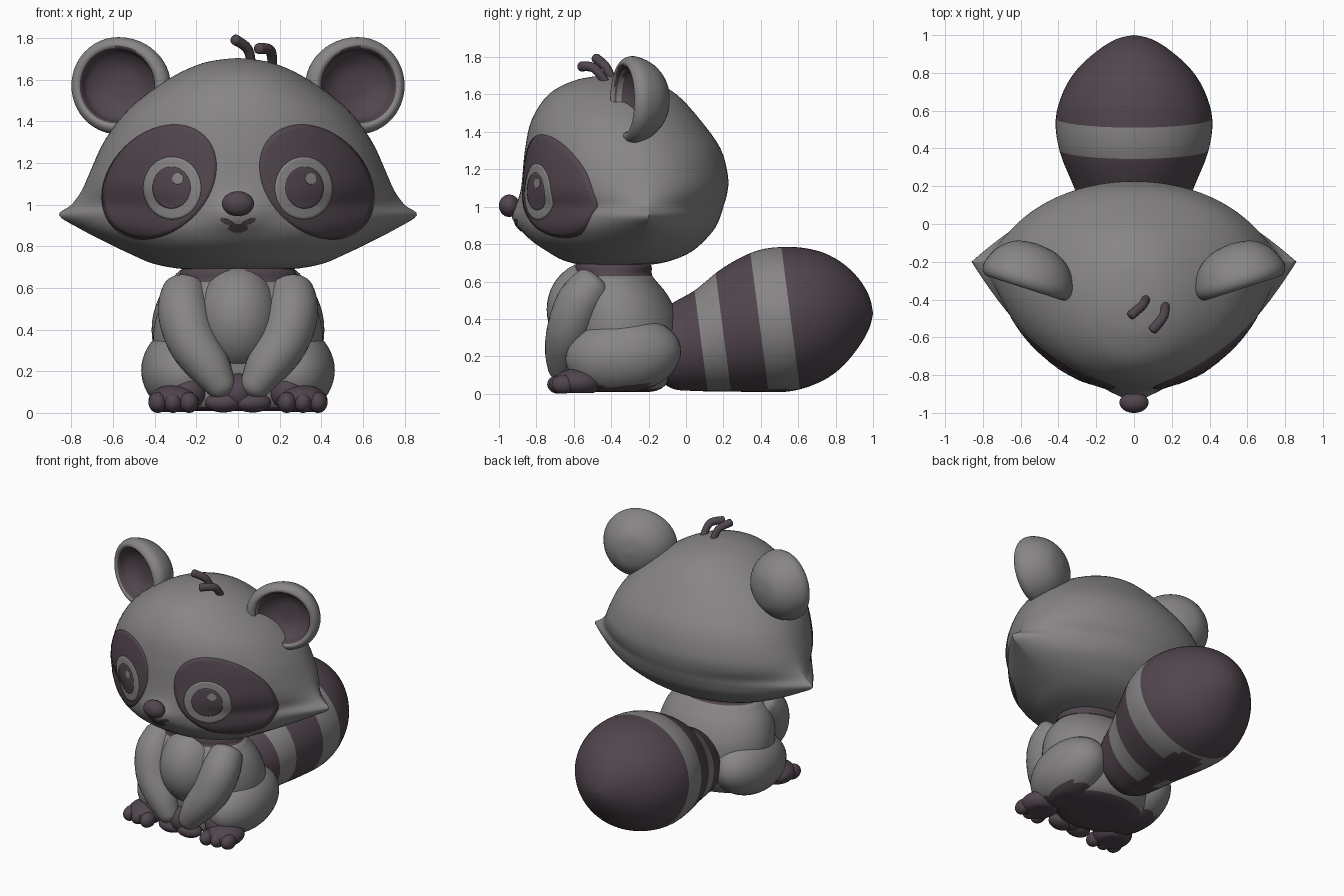
import bpy, bmesh, math
from mathutils import Vector, Matrix, Euler
from mathutils.bvhtree import BVHTree

if "Cube" in bpy.data.objects:
    bpy.data.objects.remove(bpy.data.objects["Cube"], do_unlink=True)


def material(name, rgb):
    m = bpy.data.materials.new(name)
    m.use_nodes = True
    m.diffuse_color = (*rgb, 1)
    m.node_tree.nodes["Principled BSDF"].inputs["Base Color"].default_value = (*rgb, 1)
    return m


COLOURS = [material("fur_grey", (.245, .234, .234)), material("dark_plum", (.083, .061, .076))]
GREY, DARK = 0, 1
SIDES = (("left", 1), ("right", -1))


def finish(bm, name, paint=GREY, cuts=()):
    """Cut along colour borders, paint faces by number or rule, and link the object."""
    bmesh.ops.remove_doubles(bm, verts=bm.verts[:], dist=1e-5)
    for co, no in cuts:
        geom = bm.verts[:] + bm.edges[:] + bm.faces[:]
        bmesh.ops.bisect_plane(bm, geom=geom, plane_co=co, plane_no=no)
    bmesh.ops.recalc_face_normals(bm, faces=bm.faces[:])
    bm.normal_update()
    for f in bm.faces:
        f.material_index = int(paint(f.calc_center_median(), f.normal)) if callable(paint) else paint
        f.smooth = True
    mesh = bpy.data.meshes.new(name)
    bm.to_mesh(mesh)
    bm.free()
    for m in COLOURS:
        mesh.materials.append(m)
    obj = bpy.data.objects.new(name, mesh)
    bpy.context.scene.collection.objects.link(obj)
    return obj


def spline(rows, steps=4):
    """Smooth interpolation through rows of numbers."""
    ext = [rows[0], *rows, rows[-1]]
    out = []
    for a, b, c, d in zip(ext, ext[1:], ext[2:], ext[3:]):
        for k in range(steps):
            u = k / steps
            out.append([q + .5 * u * (r - p + u * (2*p - 5*q + 4*r - s + u * (3*(q - r) + s - p)))
                        for p, q, r, s in zip(a, b, c, d)])
    return out + [list(rows[-1])]


def skin(rings):
    """Bridge closed rings of points with faces."""
    bm = bmesh.new()
    loops = [[bm.verts.new(p) for p in ring] for ring in rings]
    for lo, hi in zip(loops, loops[1:]):
        for i in range(len(lo)):
            bm.faces.new((lo[i-1], lo[i], hi[i], hi[i-1]))
    return bm


def loft(rows, section, n=80):
    angles = [2 * math.pi * i / n for i in range(n)]
    return skin([[section(row, t) for t in angles] for row in spline(rows)])


def blob(name, loc, size, paint=GREY, rot=(0, 0, 0), floor=0):
    bm = bmesh.new()
    bmesh.ops.create_uvsphere(bm, u_segments=40, v_segments=24, radius=1,
                              matrix=Matrix.LocRotScale(Vector(loc), Euler(rot), Vector(size)))
    for v in bm.verts:
        v.co.z = max(v.co.z, floor)
    return finish(bm, name, paint)


def limb(name, rows, paint=GREY):
    """Round-ended tube through rows of x, y, z, radius."""
    pts = spline(rows, 10)
    rings = []
    for i, (x, y, z, r) in enumerate(pts):
        s = abs(2 * i / (len(pts) - 1) - 1)
        r *= math.sqrt(max(0, 1 - (max(0, s - .8) / .2) ** 2))
        a, b = pts[max(i - 1, 0)], pts[min(i + 1, len(pts) - 1)]
        q = (Vector(b[:3]) - Vector(a[:3])).to_track_quat('Z', 'Y')
        rings.append([Vector((x, y, z)) + q @ Vector((r * math.cos(k * math.pi / 12),
                      r * math.sin(k * math.pi / 12), 0)) for k in range(24)])
    return finish(skin(rings), name, paint)


def oval_section(row, t):
    """Horizontal slice: height, half width, front, back, widest y, pointedness."""
    z, w, front, back, mid, e = row
    c = math.cos(t)
    reach = (front if c > 0 else back) - mid
    return Vector((w * math.sin(t), mid + reach * abs(c) ** (2 * e), z))


def underside(c, n):
    return c.z < .05 and n.z < -.8


# Head with pointed cheeks and a soft muzzle bump
def head_section(row, t):
    p = oval_section(row, t)
    if math.cos(t) > 0:
        p.y -= .05 * math.exp(-(p.x / .13) ** 2 - ((p.z - .95) / .08) ** 2)
    return p


head_rows = [
    (.68, 0, -.4, -.4, -.4, .5), (.69, .25, -.56, -.19, -.38, .5),
    (.715, .4, -.66, -.07, -.33, .5), (.76, .51, -.74, .03, -.27, .55),
    (.82, .635, -.825, .1, -.23, .6), (.885, .76, -.868, .155, -.21, .75),
    (.95, .86, -.882, .185, -.2, 1), (1, .8, -.885, .2, -.2, .85),
    (1.07, .75, -.883, .22, -.21, .62), (1.16, .71, -.875, .225, -.23, .53),
    (1.31, .64, -.86, .185, -.27, .5), (1.465, .52, -.825, .075, -.33, .5),
    (1.6, .34, -.735, -.05, -.38, .5), (1.67, .2, -.61, -.18, -.4, .5),
    (1.695, .1, -.5, -.29, -.4, .5), (1.705, 0, -.41, -.41, -.41, .5)]
head = finish(loft(head_rows, head_section, 96), "head")
tree = BVHTree.FromPolygons([v.co for v in head.data.vertices],
                            [p.vertices[:] for p in head.data.polygons])


def patch(name, x, z, rx, rz, lift, paint, tilt=0):
    """Thin oval plate laid on the front of the head."""
    rings = []
    for i in range(14):
        k, up = (i / 12, lift) if i < 13 else (1, -.002)
        ring = []
        for j in range(48):
            t = j * math.pi / 24
            a, b = k * rx * math.cos(t), k * rz * math.sin(t)
            px = x + a * math.cos(tilt) - b * math.sin(tilt)
            pz = z + a * math.sin(tilt) + b * math.cos(tilt)
            loc, no, _, _ = tree.ray_cast(Vector((px, -2, pz)), Vector((0, 1, 0)))
            if loc is None:
                loc, no, _, _ = tree.find_nearest(Vector((px, -.5, pz)))
            ring.append(loc + no * up)
        rings.append(ring)
    return finish(skin(rings), name, paint)


# Face markings, eyes, mouth and nose
for side, s in SIDES:
    patch(side + "_eye_mask", s * .378, 1.11, .31, .235, .003, DARK, -s * math.pi / 4)
    patch(side + "_eye_ring", s * .315, 1.08, .138, .15, .005, GREY)
    patch(side + "_iris", s * .317, 1.082, .09, .1, .007, DARK)
    patch(side + "_eye_glint", s * .317 + .03, 1.125, .027, .027, .009, GREY)
    patch(side + "_mouth_corner", s * .05, .918, .036, .011, .004, DARK, s * .4)
patch("mouth", 0, .888, .045, .018, .005, DARK)
blob("nose", (0, -.945, 1.005), (.077, .055, .06), DARK)

# Cupped ears
ear_rows = [(0, .16), (.11, .14), (.19, .075), (.23, -.01), (.228, -.06), (.2, -.085),
            (.175, -.07), (.16, -.02), (.09, .03), (0, .04)]
for side, s in SIDES:
    turn = Matrix.Rotation(math.radians(18) * s, 3, 'Z')

    def ear_section(row, t):
        r, y = row
        x = r * math.cos(t)
        x *= 1 if x > 0 else 1.12
        return turn @ Vector((s * x, y, r * math.sin(t))) + Vector((s * .565, -.255, 1.572))

    def ear_paint(c, n):
        p = turn.transposed() @ (c - Vector((s * .565, -.255, 1.572)))
        return n.y < 0 and p.y < .045 and math.hypot(p.x, p.z) < (.178 if p.x * s > 0 else .195) \
            and (turn.transposed() @ n).dot(Vector((p.x, 0, p.z))) <= 0
    finish(loft(ear_rows, ear_section, 48), side + "_ear", ear_paint)

# Hair tufts
limb("hair_tuft_tall", [(.065, -.39, 1.67, .022), (.045, -.43, 1.75, .024), (-.025, -.49, 1.8, .026)], DARK)
limb("hair_tuft_short", [(.165, -.42, 1.65, .022), (.155, -.49, 1.74, .025), (.09, -.57, 1.75, .027)], DARK)

# Torso with dark collar
torso_rows = [
    (.012, 0, -.35, -.35, -.35, .5), (.015, .27, -.58, -.16, -.35, .5),
    (.1, .36, -.62, -.07, -.34, .5), (.25, .4, -.64, -.03, -.34, .5),
    (.4, .405, -.66, -.04, -.35, .5), (.53, .365, -.66, -.1, -.37, .5),
    (.63, .29, -.6, -.18, -.39, .5), (.7, .25, -.58, -.2, -.39, .5), (.78, 0, -.4, -.4, -.4, .5)]
finish(loft(torso_rows, oval_section), "torso",
       lambda c, n: c.z > .63 or underside(c, n), [((0, 0, .63), (0, 0, 1))])
blob("chest", (0, -.5, .45), (.205, .245, .26))

# Arms, paws, haunches and feet
for side, s in SIDES:
    limb(side + "_arm", [(s * .25, -.46, .62, .1), (s * .26, -.56, .5, .125), (s * .22, -.62, .35, .122),
                         (s * .13, -.655, .21, .1), (s * .05, -.67, .08, .055)])
    blob(side + "_paw", (s * .07, -.65, .05), (.09, .065, .048), DARK)
    blob(side + "_haunch", (s * .268, -.335, .205), (.197, .31, .205), underside, (.12, 0, 0), .012)
    blob(side + "_foot", (s * .305, -.58, .06), (.125, .13, .075), DARK, floor=.004)
    blob(side + "_ankle", (s * .24, -.57, .1), (.085, .08, .085), DARK)
    for i, x in enumerate((.235, .312, .385)):
        blob(f"{side}_toe_{i + 1}", (s * x, -.68 + .012 * i, .05), (.045, .062, .05), DARK)
blob("paw_gap", (0, -.62, .1), (.085, .09, .09), DARK)

# Striped tail
tail_rows = [
    (-.2, .25, .25, 0), (-.18, .12, .4, .14), (-.08, .03, .48, .22), (.05, .015, .555, .265),
    (.2, .012, .675, .32), (.38, .01, .765, .392), (.55, .012, .785, .415), (.7, .055, .765, .375),
    (.82, .13, .71, .3), (.92, .245, .62, .19), (.98, .35, .52, .09), (1, .43, .43, 0)]
bands = (.065, .19, .39, .56)
slant = Vector((0, 1, .13))


def tail_section(row, t):
    y, low, high, w = row
    return Vector((w * math.sin(t), y, (low + high) / 2 + (high - low) / 2 * math.cos(t)))


def tail_paint(c, n):
    along = slant.dot(c - Vector((0, 0, .4)))
    return sum(along > b for b in bands) % 2 == 0 or (underside(c, n) and n.z < -.97)


finish(loft(tail_rows, tail_section, 64), "tail", tail_paint, [((0, b, .4), slant) for b in bands])
